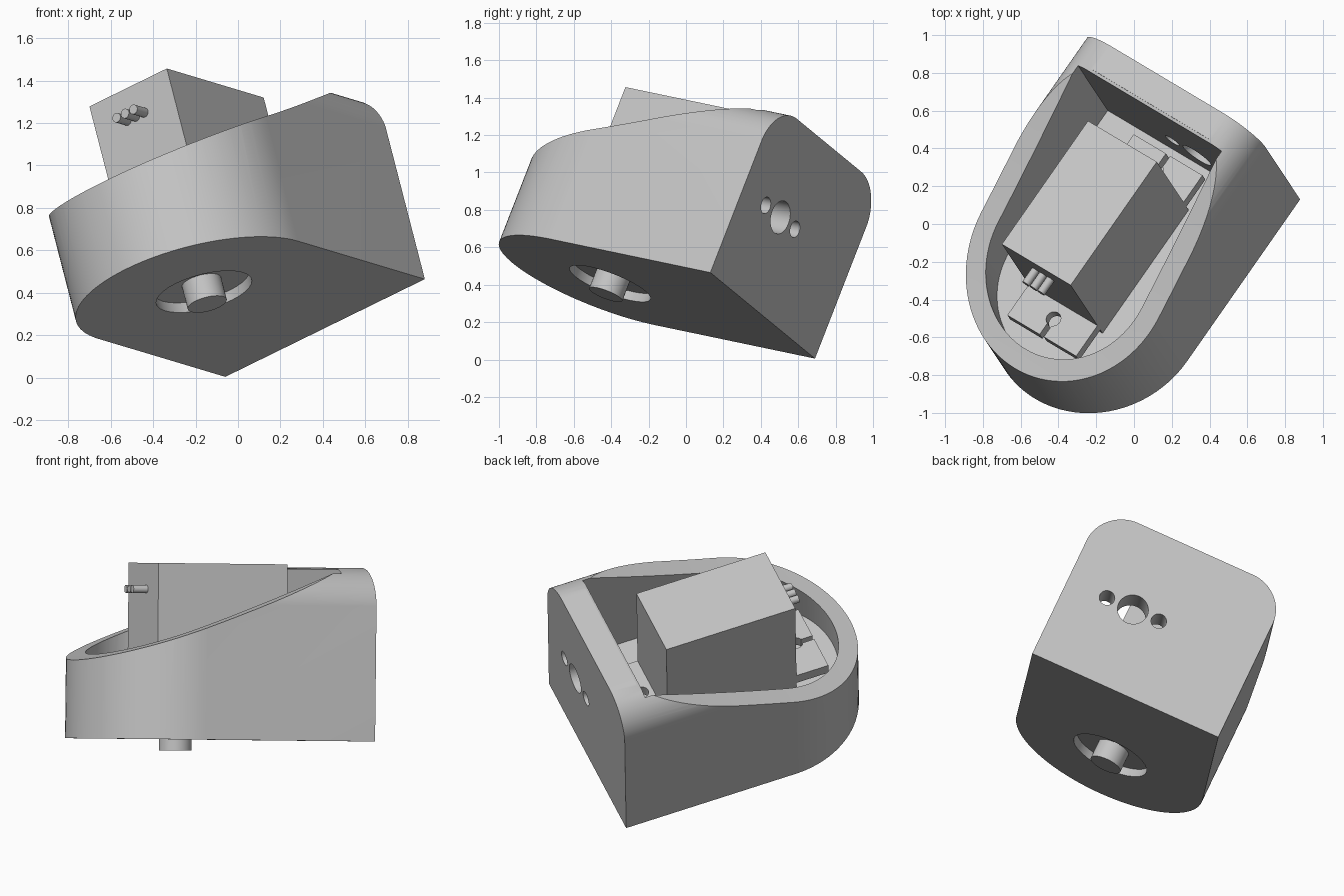
import bpy, bmesh
from math import cos, sin, pi
from mathutils import Matrix, Vector

cube = bpy.data.objects.get("Cube")
if cube:
    bpy.data.objects.remove(cube, do_unlink=True)

grey = bpy.data.materials.new("plain grey")
grey.use_nodes = True
grey.diffuse_color = (0.55, 0.55, 0.55, 1)
grey.node_tree.nodes["Principled BSDF"].inputs["Base Color"].default_value = grey.diffuse_color

# Tilted frame shared by all parts: x across, y towards the back wall, z up the walls
across = Vector((0.792, -0.472, 0.388)).normalized()
up = Vector((-0.234, 0.353, 0.906))
up = (up - across * up.dot(across)).normalized()
back = up.cross(across)
TILT = Matrix.Translation((0.41, 0.41, 0.235)) @ Matrix((across, back, up)).transposed().to_4x4()

HALF, DEPTH, HEIGHT, CORNER = 0.593, 1.06, 1.005, 0.23
WALL_X, WALL_Y, FLOOR = 0.48, -0.175, 0.3


def prism(name, outline, axis, low, high):
    """Extrude a 2D outline along the given axis."""
    bm = bmesh.new()

    def place(p, t):
        co = list(p)
        co.insert(axis, t)
        return bm.verts.new(co)

    face = bm.faces.new([place(p, low) for p in outline])
    moved = bmesh.ops.extrude_face_region(bm, geom=[face])["geom"]
    shift = Vector((0, 0, 0))
    shift[axis] = high - low
    bmesh.ops.translate(bm, vec=shift, verts=[g for g in moved if isinstance(g, bmesh.types.BMVert)])
    bmesh.ops.recalc_face_normals(bm, faces=bm.faces)
    mesh = bpy.data.meshes.new(name)
    bm.to_mesh(mesh)
    bm.free()
    mesh.materials.append(grey)
    obj = bpy.data.objects.new(name, mesh)
    bpy.context.collection.objects.link(obj)
    return obj


def arc(cx, cy, r, start, end, steps):
    angles = [start + (end - start) * i / steps for i in range(steps + 1)]
    return [(cx + r * cos(a), cy + r * sin(a)) for a in angles]


def rod(name, cx, cy, r, axis, low, high):
    return prism(name, arc(cx, cy, r, 0, 2 * pi, 32)[:-1], axis, low, high)


def box(name, x0, x1, y0, y1, z0, z1):
    return prism(name, [(x0, y0), (x1, y0), (x1, y1), (x0, y1)], 2, z0, z1)


def carve(obj, cutter, operation="DIFFERENCE"):
    mod = obj.modifiers.new("carve", "BOOLEAN")
    mod.operation, mod.solver, mod.object = operation, "EXACT", cutter
    bpy.context.view_layer.objects.active = obj
    bpy.ops.object.modifier_apply(modifier=mod.name)
    bpy.data.objects.remove(cutter, do_unlink=True)


def u_outline(half, y_back):
    return [(half, y_back), (-half, y_back)] + arc(0, -DEPTH, half, pi, 2 * pi, 48)


# Housing: U-shaped plan, swept rim, rounded top back corners
housing = prism("housing", u_outline(HALF, 0), 2, 0, 1.2)
rim = []
for i in range(25):
    s = -0.05 + 1.54 * i / 24
    rim.append((s - 1.65, 0.455 + 0.30 * s + 0.045 * s * s))
side = rim + [(rim[-1][0], HEIGHT), (0.1, HEIGHT), (0.1, -0.1), (rim[0][0], -0.1)]
carve(housing, prism("side_shape", side, 0, -1, 1), "INTERSECT")
inner = HALF - CORNER
rear = [(HALF + 0.0005, -0.2)] + arc(inner, HEIGHT - CORNER, CORNER + 0.0005, 0, pi / 2, 16)
rear += [(-x, z) for x, z in reversed(rear)]
carve(housing, prism("rear_shape", rear, 1, -2, 0.2), "INTERSECT")

# Cavity, bottom opening and back wall holes
carve(housing, prism("cavity", u_outline(WALL_X, WALL_Y), 2, FLOOR, 1.5))
carve(housing, rod("bottom_opening", 0, -1.01, 0.232, 2, -0.1, 0.05))
for x, r in ((0.176, 0.09), (0.011, 0.045), (0.341, 0.045)):
    carve(housing, rod("wall_hole", x, 0.504, r, 1, -0.3, 0.1))

# Motor block with mounting ears
motor = box("motor_body", -0.23, 0.23, -1.22, -0.412, FLOOR - 0.02, 1.022)
ears = box("mounting_ears", -0.23, 0.23, -1.42, -0.235, 0.35, 0.415)
for hole_y, edge_y in ((-1.31, -1.5), (-0.345, -0.15)):
    carve(ears, rod("ear_hole", 0, hole_y, 0.04, 2, 0.2, 0.6))
    low, high = sorted((hole_y, edge_y))
    carve(ears, box("ear_slit", -0.014, 0.014, low, high, 0.2, 0.6))

# Output shaft and connector pins
parts = [housing, motor, ears, rod("output_shaft", 0, -1.01, 0.095, 2, -0.065, 0.07)]
for i in (-1, 0, 1):
    parts.append(rod("connector_pin", 0.05 * i, 0.87, 0.023, 1, -1.31, -1.2))

for part in parts:
    part.matrix_world = TILT
    bpy.ops.object.select_all(action="DESELECT")
    part.select_set(True)
    bpy.context.view_layer.objects.active = part
    bpy.ops.object.shade_smooth_by_angle(angle=0.5)
